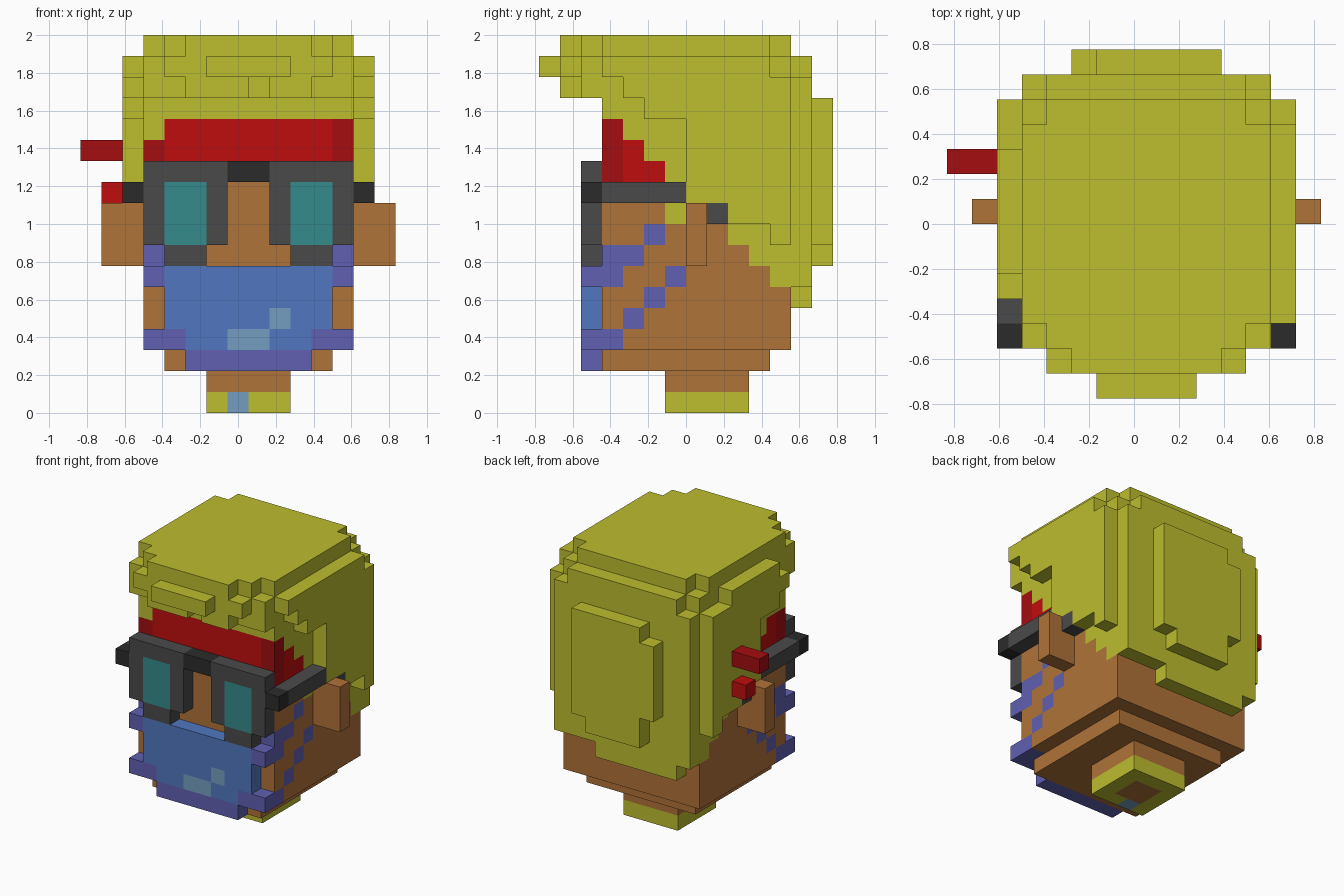
import bpy, bmesh

cube = bpy.data.objects.get("Cube")
if cube:
    bpy.data.objects.remove(cube, do_unlink=True)

U = 1 / 9  # block size


def linear(h):
    out = []
    for i in (0, 2, 4):
        c = int(h[i:i + 2], 16) / 255
        out.append(c / 12.92 if c <= 0.04045 else ((c + 0.055) / 1.055) ** 2.4)
    return (*out, 1)


def material(name, h):
    m = bpy.data.materials.new(name)
    m.use_nodes = True
    m.diffuse_color = linear(h)
    m.node_tree.nodes["Principled BSDF"].inputs["Base Color"].default_value = linear(h)
    return m


MATS = {n: material(n, h) for n, h in {
    "yellow": "bdbd2f", "skin": "b07339", "red": "c00d0d", "dark_red": "a30d10",
    "grey": "4a4a4a", "black": "2b2b2b", "teal": "358b8b", "blue": "5177c0",
    "light_blue": "759dc1", "purple": "6060b2"}.items()}

cells = {}  # (x, y, z) -> (part, colour); a later block replaces an earlier one


def block(part, colour, x0, x1, y0, y1, z0, z1):
    for x in range(x0, x1):
        for y in range(y0, y1):
            for z in range(z0, z1):
                cells[x, y, z] = (part, colour)


def pair(part, colour, x0, x1, *rest):
    """Block plus its mirror image across the head's middle."""
    block(part, colour, x0, x1, *rest)
    block(part, colour, 16 - x1, 16 - x0, *rest)


# Neck with a collar and chin
block("collar", "yellow", 6, 10, 6, 10, 0, 1)
block("collar", "light_blue", 7, 8, 6, 7, 0, 1)
block("neck", "skin", 7, 9, 7, 9, 0, 1)
block("neck", "skin", 6, 10, 6, 10, 1, 2)
block("head", "skin", 4, 12, 3, 11, 2, 3)
block("head", "skin", 3, 13, 3, 12, 3, 14)
pair("ear", "skin", 13, 15, 7, 8, 7, 10)

# Hair set into the head: crown, stepped sides and sideburns
block("hair", "yellow", 3, 13, 3, 12, 14, 17)
block("hair", "yellow", 3, 13, 4, 11, 17, 18)
block("hair", "yellow", 3, 13, 3, 4, 17, 18)
block("hair", "yellow", 4, 12, 11, 12, 17, 18)
for y, z in zip(range(4, 12), (13, 12, 11, 10, 10, 8, 7, 6)):
    pair("hair", "yellow", 12, 13, y, y + 1, z, 14)
pair("hair", "yellow", 12, 13, 6, 7, 9, 10)
block("hair", "yellow", 3, 4, 3, 4, 13, 14)
block("hair", "yellow", 4, 12, 11, 12, 6, 14)

# Hair side layers
pair("hair", "yellow", 13, 14, 7, 12, 10, 16)
for y, z in ((9, 9), (10, 9), (11, 8)):
    pair("hair", "yellow", 13, 14, y, y + 1, z, 10)
pair("hair", "yellow", 13, 14, 5, 7, 14, 16)
pair("hair", "yellow", 13, 14, 4, 5, 15, 16)
block("hair", "yellow", 13, 14, 3, 11, 16, 17)
block("hair", "yellow", 2, 3, 5, 10, 16, 17)

# Hair back layer and bun
block("hair", "yellow", 3, 13, 12, 13, 6, 16)
block("hair", "yellow", 4, 12, 12, 13, 16, 17)
block("hair", "yellow", 4, 10, 12, 13, 5, 6)
block("hair_bun", "yellow", 6, 10, 13, 14, 7, 15)
block("hair_bun", "yellow", 5, 6, 13, 14, 9, 14)
block("hair_bun", "yellow", 10, 11, 13, 14, 8, 15)

# Fringe
block("fringe", "yellow", 3, 13, 2, 3, 15, 17)
block("fringe", "yellow", 4, 12, 2, 3, 17, 18)
block("fringe", "yellow", 5, 8, 1, 2, 15, 16)
block("fringe", "yellow", 9, 11, 1, 2, 15, 16)
block("fringe", "yellow", 4, 12, 1, 2, 16, 17)
block("fringe", "yellow", 5, 11, 1, 2, 17, 18)
block("fringe", "yellow", 6, 10, 0, 1, 16, 17)

# Headband and its knot ends
block("headband", "red", 4, 12, 3, 4, 11, 14)
block("headband", "red", 12, 13, 4, 5, 11, 13)
block("headband", "red", 12, 13, 5, 6, 11, 12)
block("headband", "dark_red", 12, 13, 3, 4, 11, 14)
block("headband", "dark_red", 3, 4, 3, 4, 11, 13)
block("headband", "red", 3, 4, 4, 5, 11, 13)
block("headband", "red", 3, 4, 5, 6, 11, 12)
block("headband_knot", "dark_red", 0, 2, 9, 10, 12, 13)
block("headband_knot", "red", 1, 2, 9, 10, 10, 11)

# Face mask with pale spots
block("mask", "blue", 4, 12, 2, 3, 4, 7)
block("mask", "blue", 5, 11, 2, 3, 3, 4)
block("mask", "purple", 5, 11, 2, 3, 2, 3)
block("mask", "light_blue", 7, 9, 2, 3, 3, 4)
block("mask", "light_blue", 9, 10, 2, 3, 4, 5)
pair("mask", "purple", 11, 13, 2, 3, 3, 4)
pair("mask", "purple", 12, 13, 2, 3, 6, 7)

# Mask straps climbing along the cheeks
for y, z in ((3, 3), (4, 4), (5, 5), (6, 6), (3, 6), (3, 7), (4, 7), (5, 8)):
    pair("mask_strap", "purple", 12, 13, y, y + 1, z, z + 1)

# Glasses
pair("glasses", "grey", 9, 13, 2, 3, 8, 12)
pair("glasses", "grey", 10, 12, 2, 3, 7, 8)
pair("glasses", "teal", 10, 12, 2, 3, 8, 11)
block("glasses", "black", 7, 9, 2, 3, 11, 12)
pair("glasses_arm", "grey", 13, 14, 3, 7, 10, 11)
pair("glasses_arm", "black", 13, 14, 2, 3, 10, 11)
pair("glasses_arm", "grey", 13, 14, 8, 9, 9, 10)

# The outward faces of one block, counter-clockwise
SIDES = {
    (1, 0, 0): ((1, 0, 0), (1, 1, 0), (1, 1, 1), (1, 0, 1)),
    (-1, 0, 0): ((0, 0, 0), (0, 0, 1), (0, 1, 1), (0, 1, 0)),
    (0, 1, 0): ((0, 1, 0), (0, 1, 1), (1, 1, 1), (1, 1, 0)),
    (0, -1, 0): ((0, 0, 0), (1, 0, 0), (1, 0, 1), (0, 0, 1)),
    (0, 0, 1): ((0, 0, 1), (1, 0, 1), (1, 1, 1), (0, 1, 1)),
    (0, 0, -1): ((0, 0, 0), (0, 1, 0), (1, 1, 0), (1, 0, 0)),
}


def build(part):
    """Skin the part's exposed block sides."""
    mine = {p: c for p, (n, c) in cells.items() if n == part}
    slots = sorted(set(mine.values()))
    bm, verts = bmesh.new(), {}
    for (x, y, z), colour in mine.items():
        for (dx, dy, dz), corners in SIDES.items():
            if (x + dx, y + dy, z + dz) in cells:
                continue
            ring = []
            for a, b, c in corners:
                k = (x + a, y + b, z + c)
                if k not in verts:
                    verts[k] = bm.verts.new(((k[0] - 7.5) * U, (k[1] - 7) * U, k[2] * U))
                ring.append(verts[k])
            bm.faces.new(ring).material_index = slots.index(colour)
    me = bpy.data.meshes.new(part)
    bm.to_mesh(me)
    bm.free()
    for s in slots:
        me.materials.append(MATS[s])
    bpy.context.collection.objects.link(bpy.data.objects.new(part, me))


for part in sorted({n for n, _ in cells.values()}):
    build(part)
